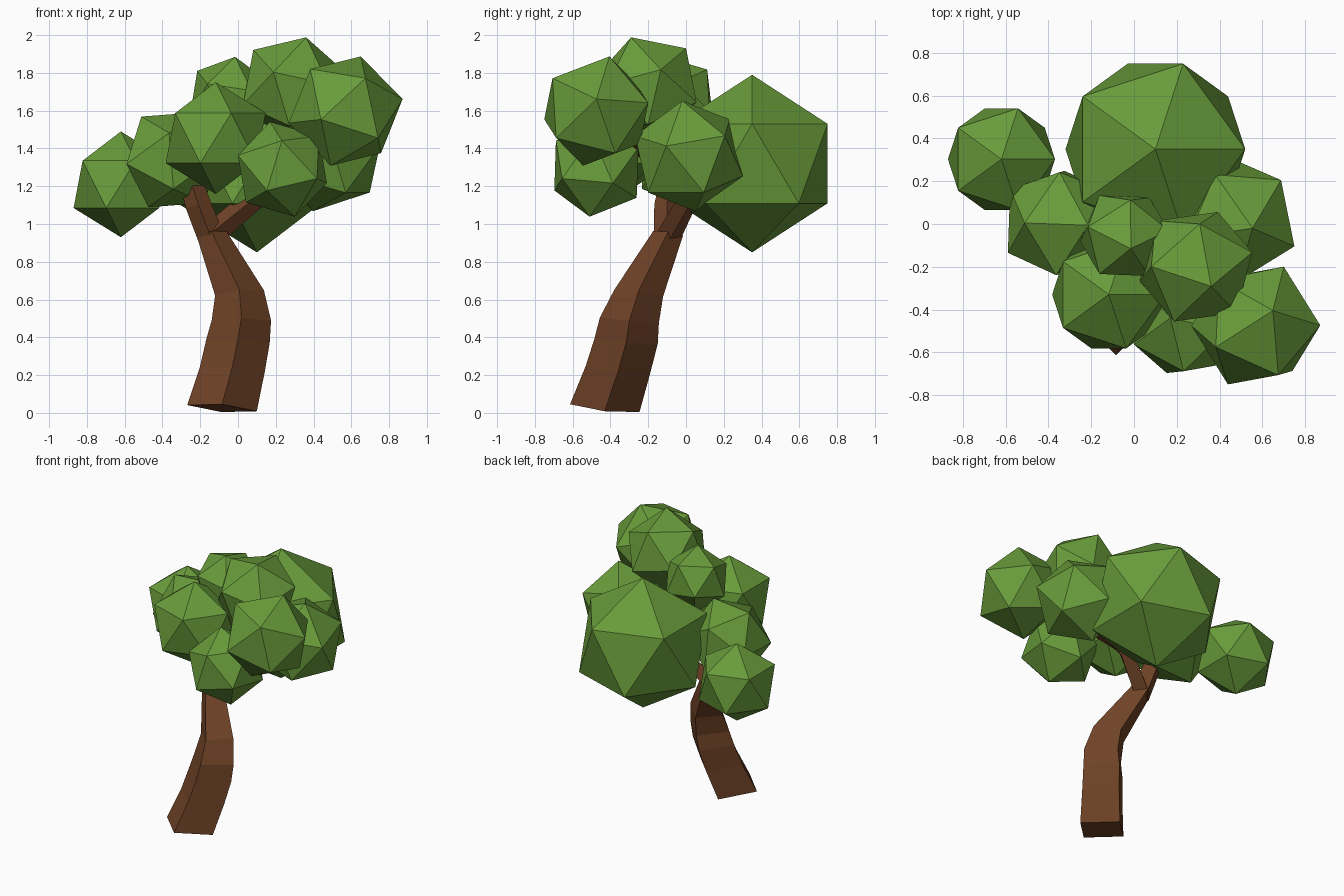
import bpy, bmesh
from mathutils import Vector, Matrix

if "Cube" in bpy.data.objects:
    bpy.data.objects.remove(bpy.data.objects["Cube"])

UP = Vector((0, 0, 1))


def material(name, rgb):
    m = bpy.data.materials.new(name)
    m.diffuse_color = (*rgb, 1)
    m.use_nodes = True
    m.node_tree.nodes["Principled BSDF"].inputs["Base Color"].default_value = m.diffuse_color
    return m


LEAF = material("leaf_green", (0.14, 0.33, 0.043))
BARK = material("bark_brown", (0.16, 0.055, 0.02))


def finish(name, bm, mat):
    bmesh.ops.recalc_face_normals(bm, faces=bm.faces)
    me = bpy.data.meshes.new(name)
    bm.to_mesh(me)
    bm.free()
    me.materials.append(mat)
    bpy.context.collection.objects.link(bpy.data.objects.new(name, me))


def leaf_clump(name, centre, r, tip=(0, 0, 1), side=(1, 0, 0)):
    """Icosahedron with one corner towards tip and a neighbouring corner towards side."""
    z = Vector(tip).normalized()
    x = Vector(side)
    x = (x - z * x.dot(z)).normalized()
    rot = Matrix((x, z.cross(x), z)).transposed().to_4x4()
    bm = bmesh.new()
    bmesh.ops.create_icosphere(bm, subdivisions=1, radius=r,
                               matrix=Matrix.Translation(centre) @ rot)
    finish(name, bm, LEAF)


def limb(name, path, tilt):
    """Four-sided limb through (x, y, z, half diagonal) stations."""
    bm = bmesh.new()
    pts = [Vector(p[:3]) for p in path]
    rings = []
    for i, p in enumerate(pts):
        t = (pts[min(i + 1, len(pts) - 1)] - pts[max(i - 1, 0)]).normalized()
        q = UP.rotation_difference(t * tilt + UP * (1 - tilt))
        h = path[i][3]
        rings.append([bm.verts.new(p + q @ Vector(c) * h)
                      for c in ((-1, 0, 0), (0, -1, 0), (1, 0, 0), (0, 1, 0))])
    for a, b in zip(rings, rings[1:]):
        for k in range(4):
            n = (k + 1) % 4
            bm.faces.new((a[k], a[n], b[n], b[k]))
    bm.faces.new(rings[0])
    bm.faces.new(rings[-1])
    finish(name, bm, BARK)


# trunk: leaning, bent and tapering
limb("trunk", [(-.085, -.43, .025, .185), (-.03, -.36, .23, .172), (0, -.317, .38, .168),
               (.018, -.3, .49, .157), (.008, -.25, .635, .13), (-.14, -.095, .95, .08)], .35)

# branches up into the crown
limb("left_branch", [(-.14, -.1, .92, .07), (-.21, -.1, 1.1, .068), (-.28, -.06, 1.32, .055)], .8)
limb("right_branch", [(-.14, -.09, .94, .065), (.08, .01, 1.13, .06), (.28, -.1, 1.35, .05)], 1)
limb("front_branch", [(.08, .01, 1.15, .05), (.33, -.28, 1.45, .045)], 1)

# upright leaf clumps
leaf_clump("back_leaves", (.1, .35, 1.32), .47)
leaf_clump("far_left_leaves", (-.62, .303, 1.21), .28)
leaf_clump("front_leaves", (-.118, -.33, 1.455), .296)

# turned leaf clumps
leaf_clump("left_leaves", (-.345, .005, 1.34), .283, (-.175, 0, .24), (-.26, -.145, -.015))
leaf_clump("right_front_leaves", (.57, -.475, 1.598), .308, (.08, .07, .29), (.30, 0, .06))
leaf_clump("low_front_leaves", (.235, -.475, 1.29), .262, (-.065, .035, .25), (0, -.23, .15))
leaf_clump("right_leaves", (.475, .015, 1.36), .305, (.26, -.114, .958), (.9, -.39, .165))
leaf_clump("top_leaves", (.29, -.2, 1.725), .287, (.07, -.09, .26), (-.21, 0, .2))
leaf_clump("upper_middle_leaves", (-.045, -.055, 1.67), .225, (.03, -.06, .215), (.03, .17, .15))
